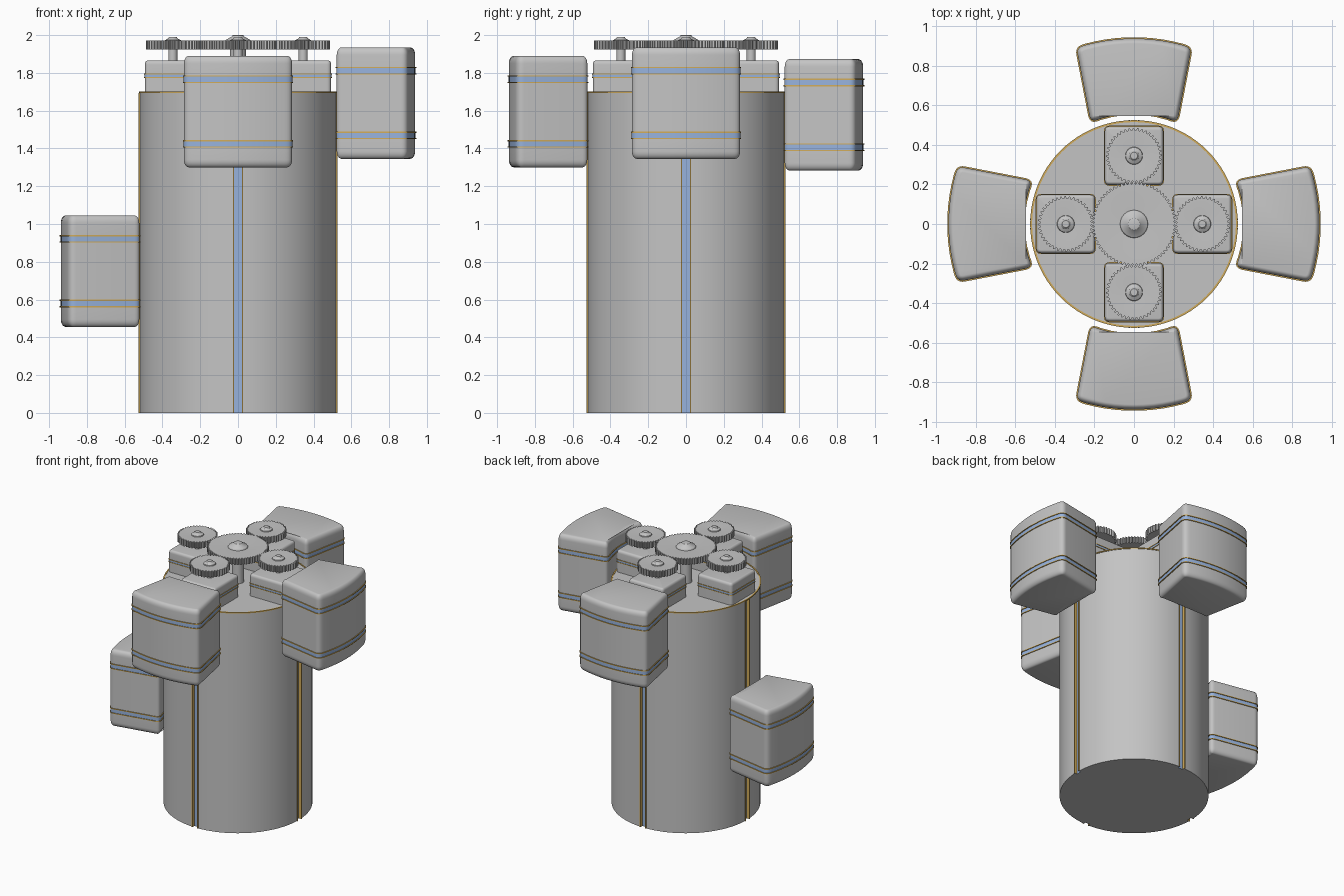
import bpy, bmesh, math
from mathutils import Vector, Matrix

if "Cube" in bpy.data.objects:
    bpy.data.objects.remove(bpy.data.objects["Cube"])


def material(name, rgb):
    m = bpy.data.materials.new(name)
    m.diffuse_color = (*rgb, 1)
    m.use_nodes = True
    m.node_tree.nodes["Principled BSDF"].inputs["Base Color"].default_value = m.diffuse_color
    return m


MATS = [material("grey metal", (0.55, 0.55, 0.55)),
        material("blue inlay", (0.31, 0.45, 0.72)),
        material("gold trim", (0.64, 0.41, 0.10))]
GREY, BLUE, GOLD = 0, 1, 2
BAND = [GOLD, GOLD, GOLD, BLUE, GOLD, GOLD, GOLD]


def loft(name, rings, mats, closed=False, angle=30):
    """Skin equal-length rings; mats gives one index (or a list around) per band."""
    bm = bmesh.new()
    loops = [[bm.verts.new(p) for p in r] for r in rings]
    n = len(loops[0])
    pairs = list(zip(loops, loops[1:] + loops[:1])) if closed else list(zip(loops, loops[1:]))
    for (a, b), m in zip(pairs, mats):
        for i in range(n):
            j = (i + 1) % n
            f = bm.faces.new((a[i], a[j], b[j], b[i]))
            f.material_index = m[i] if isinstance(m, list) else m
    if not closed:
        bm.faces.new(loops[0][::-1])
        bm.faces.new(loops[-1])
    bmesh.ops.recalc_face_normals(bm, faces=bm.faces)
    me = bpy.data.meshes.new(name)
    bm.to_mesh(me)
    bm.free()
    for m in MATS:
        me.materials.append(m)
    ob = bpy.data.objects.new(name, me)
    bpy.context.collection.objects.link(ob)
    bpy.ops.object.select_all(action='DESELECT')
    ob.select_set(True)
    bpy.context.view_layer.objects.active = ob
    bpy.ops.object.shade_smooth_by_angle(angle=math.radians(angle))
    return ob


def circle(r, z, n=96):
    return [(r * math.cos(2 * math.pi * i / n), r * math.sin(2 * math.pi * i / n), z) for i in range(n)]


def round_corners(pts, corners, t, steps=6):
    """Round the listed corners of a 2D outline."""
    out = []
    for i, p in enumerate(pts):
        if i not in corners:
            out.append(p)
            continue
        a = p + (pts[i - 1] - p).normalized() * t
        b = p + (pts[(i + 1) % len(pts)] - p).normalized() * t
        for k in range(steps + 1):
            u = k / steps
            out.append(a * (1 - u) ** 2 + p * 2 * u * (1 - u) + b * u * u)
    return out


def offset(pts, d, z):
    """Push a counter-clockwise outline outward by d and lift it to z."""
    ring = []
    for i, p in enumerate(pts):
        e = (pts[(i + 1) % len(pts)] - p).normalized() + (p - pts[i - 1]).normalized()
        e.normalize()
        ring.append((p.x + e.y * d, p.y - e.x * d, z))
    return ring


def band_levels(c, lip, depth, inner, outer):
    return [(c - outer, 0), (c - outer, lip), (c - inner, lip), (c - inner, -depth),
            (c + inner, -depth), (c + inner, lip), (c + outer, lip), (c + outer, 0)]


def round_over(top, rz, rd, steps=6):
    return [(top - rz + rz * math.sin(a), -rd + rd * math.cos(a))
            for a in (math.pi / 2 * k / steps for k in range(steps + 1))]


# Tower: cylinder with four grooves, gold lips and blue floors
outline, edge_mats = [], []
R = 0.52
half = math.asin(0.027 / R)
for q in range(4):
    rot = Matrix.Rotation(q * math.pi / 2, 2)
    for s, r in ((-.027, R), (-.027, .526), (-.020, .526), (-.020, .502),
                 (.020, .502), (.020, .526), (.027, .526)):
        outline.append(rot @ Vector((r, s)))
    edge_mats += BAND
    for k in range(24):
        a = half + (math.pi / 2 - 2 * half) * k / 24
        outline.append(rot @ Vector((R * math.cos(a), R * math.sin(a))))
        edge_mats.append(GREY)
loft("tower", [[(p.x, p.y, z) for p in outline] for z in (0, 1.694)], [edge_mats])

# Cap and gold rim of the tower
loft("tower_cap", [circle(.52, 1.692), circle(.52, 1.699)], [GREY])
loft("tower_rim", [circle(.515, 1.694), circle(.525, 1.694), circle(.525, 1.702), circle(.515, 1.702)],
     [GOLD] * 4, closed=True)

# Pods: curved cabins with two inlaid bands
N = 12
a_out, a_in = math.asin(.292 / .938), math.asin(.219 / .558)
sector = [Vector((.938 * math.cos(a), .938 * math.sin(a)))
          for a in (a_out * (2 * k / N - 1) for k in range(N + 1))]
sector += [Vector((.558 * math.cos(a), .558 * math.sin(a)))
           for a in (a_in * (1 - 2 * k / 8) for k in range(9))]
sector = round_corners(sector, {0, N, N + 1, N + 9}, .036)
top_round = round_over(.295, .04, .026)
levels = [(-z, d) for z, d in reversed(top_round)]
mats = [GREY] * len(levels)
for c in (-.171, .171):
    levels += band_levels(c, .006, -.001, .014, .020)
    mats += BAND + [GREY]
levels += top_round
mats += [GREY] * len(top_round)
for name, turn, top in (("right_pod", 0, 1.935), ("back_pod", 1, 1.873),
                        ("left_pod", 2, 1.045), ("front_pod", 3, 1.89)):
    pod = loft(name, [offset(sector, d, z) for z, d in levels], mats)
    pod.location.z = top - .295
    pod.rotation_euler.z = turn * math.pi / 2


# Gears: toothed wheel with a slightly dished web and a raised hub
def gear(name, teeth, r, hub):
    n = teeth * 4
    z0, z1 = 1.924, 1.971
    teeth_r = [r if i % 4 < 2 else r - .012 for i in range(n)]

    def toothed(z):
        return [(t * x, t * y, z) for t, (x, y, _) in zip(teeth_r, circle(1, z, n))]

    rim = r - .025
    rings = [circle(.02, z0 + .004, n), circle(rim, z0, n), toothed(z0), toothed(z1), circle(rim, z1, n)]
    rings += [circle(a, z, n) for a, z in hub]
    return loft(name, rings, [GREY] * (len(rings) - 1))


gear("central_gear", 64, .215, [(.07, 1.966), (.066, 1.974), (.034, 1.992), (.030, 1.998), (.025, 2.0)])
loft("central_shaft", [circle(.042, 1.69, 32), circle(.042, 1.94, 32)], [GREY])

# Four gearboxes, each with a shaft and a small gear
square = round_corners([Vector(p) for p in ((-.148, -.148), (.148, -.148), (.148, .148), (-.148, .148))],
                       {0, 1, 2, 3}, .025)
box_levels = [(1.69, 0)] + band_levels(1.785, .004, -.001, .007, .012) + round_over(1.866, .022, .016)
box_mats = [GREY] + BAND + [GREY] * 8
for i, side in enumerate(("right", "back", "left", "front")):
    x, y = .345 * math.cos(i * math.pi / 2), .345 * math.sin(i * math.pi / 2)
    parts = [
        loft(side + "_gearbox", [offset(square, d, z) for z, d in box_levels], box_mats),
        loft(side + "_shaft", [circle(.024, 1.85, 32), circle(.024, 1.94, 32)], [GREY]),
        gear(side + "_gear", 40, .141,
             [(.044, 1.967), (.042, 1.973), (.025, 1.982), (.022, 1.988), (.018, 1.991)])]
    for p in parts:
        p.location = (x, y, 0)
